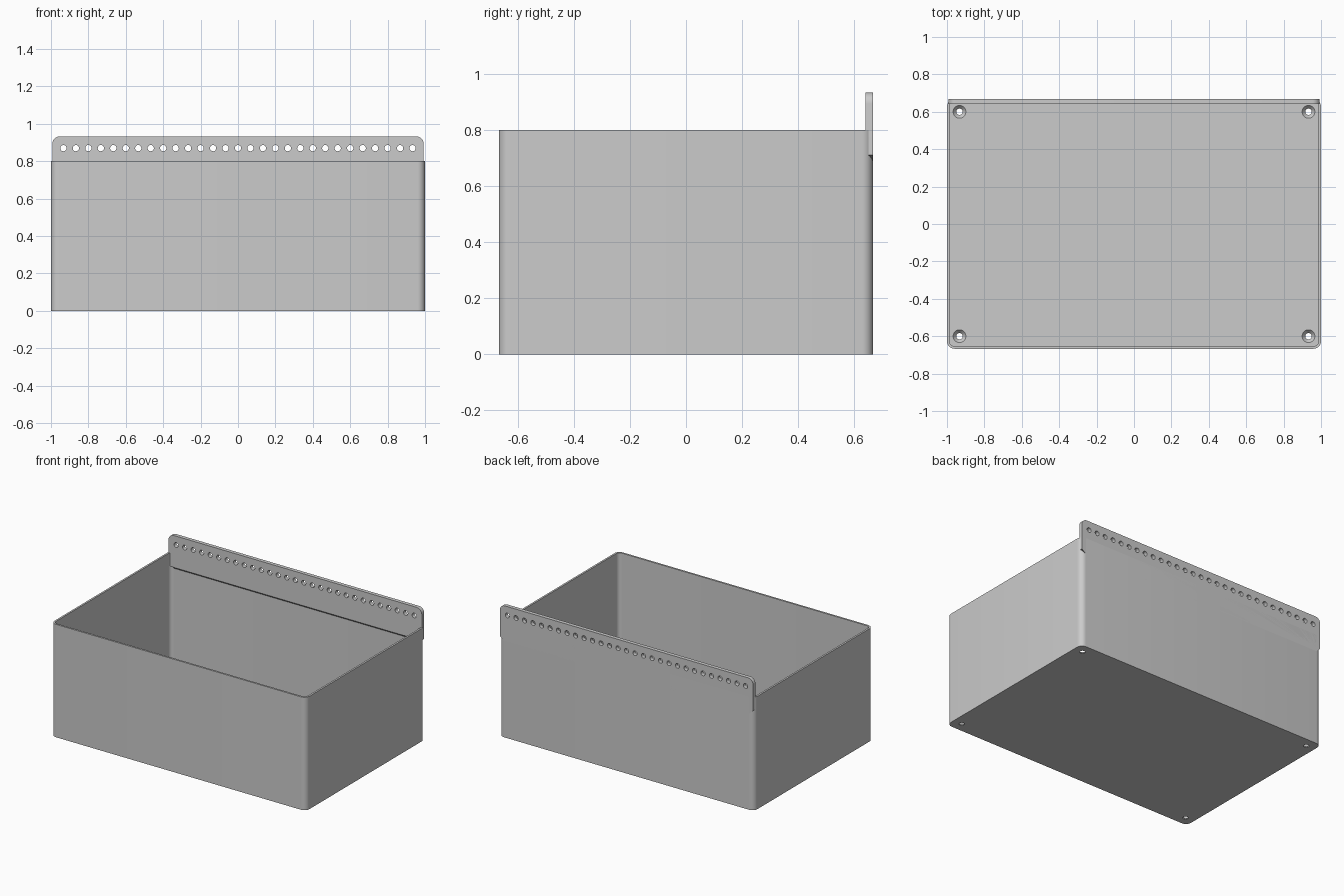
import bpy, bmesh, math
from mathutils import Vector, Matrix

cube = bpy.data.objects.get("Cube")
if cube:
    bpy.data.objects.remove(cube, do_unlink=True)

grey = bpy.data.materials.new("plain grey")
grey.use_nodes = True
COLOUR = (0.6, 0.6, 0.6, 1)
grey.diffuse_color = COLOUR
grey.node_tree.nodes["Principled BSDF"].inputs["Base Color"].default_value = COLOUR

HALF_X, HALF_Y, HEIGHT = 1.0, 0.667, 0.8
WALL, FLOOR, CORNER = 0.0133, 0.02, 0.04


def make_object(name, bm):
    bmesh.ops.recalc_face_normals(bm, faces=bm.faces)
    mesh = bpy.data.meshes.new(name)
    bm.to_mesh(mesh)
    bm.free()
    obj = bpy.data.objects.new(name, mesh)
    bpy.context.collection.objects.link(obj)
    mesh.materials.append(grey)
    return obj


def arc(cx, cy, radius, start, steps=8):
    """Quarter circle, counter-clockwise from the start angle."""
    angles = [math.radians(start + 90 * i / steps) for i in range(steps + 1)]
    return [(cx + radius * math.cos(a), cy + radius * math.sin(a)) for a in angles]


def rounded_rectangle(hx, hy, r):
    points = []
    for i, (sx, sy) in enumerate([(1, 1), (-1, 1), (-1, -1), (1, -1)]):
        points += arc(sx * (hx - r), sy * (hy - r), r, 90 * i)
    return points


def prism(bm, points, depth):
    """Extrude a list of 3D outline points by a vector."""
    face = bm.faces.new([bm.verts.new(p) for p in points])
    out = bmesh.ops.extrude_face_region(bm, geom=[face], use_keep_orig=True)
    verts = [v for v in out["geom"] if isinstance(v, bmesh.types.BMVert)]
    bmesh.ops.translate(bm, verts=verts, vec=depth)


def cone(bm, r1, r2, depth, matrix):
    bmesh.ops.create_cone(bm, cap_ends=True, segments=32, radius1=r1,
                          radius2=r2, depth=depth, matrix=matrix)


def cut(obj, cutter):
    cutter.hide_render = True
    mod = obj.modifiers.new("cut", 'BOOLEAN')
    mod.operation, mod.solver, mod.object = 'DIFFERENCE', 'EXACT', cutter
    bpy.ops.object.select_all(action='DESELECT')
    bpy.context.view_layer.objects.active = obj
    obj.select_set(True)
    bpy.ops.object.modifier_apply(modifier=mod.name)
    bpy.data.objects.remove(cutter, do_unlink=True)


def smooth(obj):
    bpy.ops.object.select_all(action='DESELECT')
    bpy.context.view_layer.objects.active = obj
    obj.select_set(True)
    bpy.ops.object.shade_smooth_by_angle(angle=math.radians(30))


# Open box: rounded block, hollowed from above
bm = bmesh.new()
prism(bm, [(x, y, 0) for x, y in rounded_rectangle(HALF_X, HALF_Y, CORNER)],
      Vector((0, 0, HEIGHT)))
box = make_object("open_box", bm)

bm = bmesh.new()
inner = rounded_rectangle(HALF_X - WALL, HALF_Y - WALL, CORNER - WALL)
prism(bm, [(x, y, FLOOR) for x, y in inner], Vector((0, 0, HEIGHT)))
cut(box, make_object("cavity_cutter", bm))

# Countersunk screw holes in the floor corners
bm = bmesh.new()
for sx in (-1, 1):
    for sy in (-1, 1):
        place = Matrix.Translation((sx * 0.933, sy * 0.6, FLOOR / 2))
        cone(bm, 0.0155, 0.036, FLOOR + 0.004, place)
cut(box, make_object("screw_hole_cutter", bm))
smooth(box)

# Back rail: rounded top corners, tapered lower corners
RAIL_X, RAIL_TOP, RAIL_BOTTOM, RAIL_DEPTH = 0.993, 0.933, 0.68, 0.0267
bm = bmesh.new()
outline = arc(RAIL_X - CORNER, RAIL_TOP - CORNER, CORNER, 0)
outline += arc(CORNER - RAIL_X, RAIL_TOP - CORNER, CORNER, 90)
outline += [(-RAIL_X, 0.71), (-0.96, RAIL_BOTTOM),
            (0.96, RAIL_BOTTOM), (RAIL_X, 0.71)]
prism(bm, [(x, HALF_Y, z) for x, z in outline], Vector((0, -RAIL_DEPTH, 0)))
# Slope the underside up towards the inside of the box
for v in bm.verts:
    if v.co.y < HALF_Y - 0.01 and v.co.z < 0.7:
        v.co.z += RAIL_DEPTH
rail = make_object("hanging_rail", bm)

# Row of evenly spaced holes along the rail
bm = bmesh.new()
for i in range(29):
    place = Matrix.Translation(((i - 14) / 15, HALF_Y, 0.87))
    cone(bm, 0.0167, 0.0167, 0.2, place @ Matrix.Rotation(math.pi / 2, 4, 'X'))
cut(rail, make_object("rail_hole_cutter", bm))
smooth(rail)
